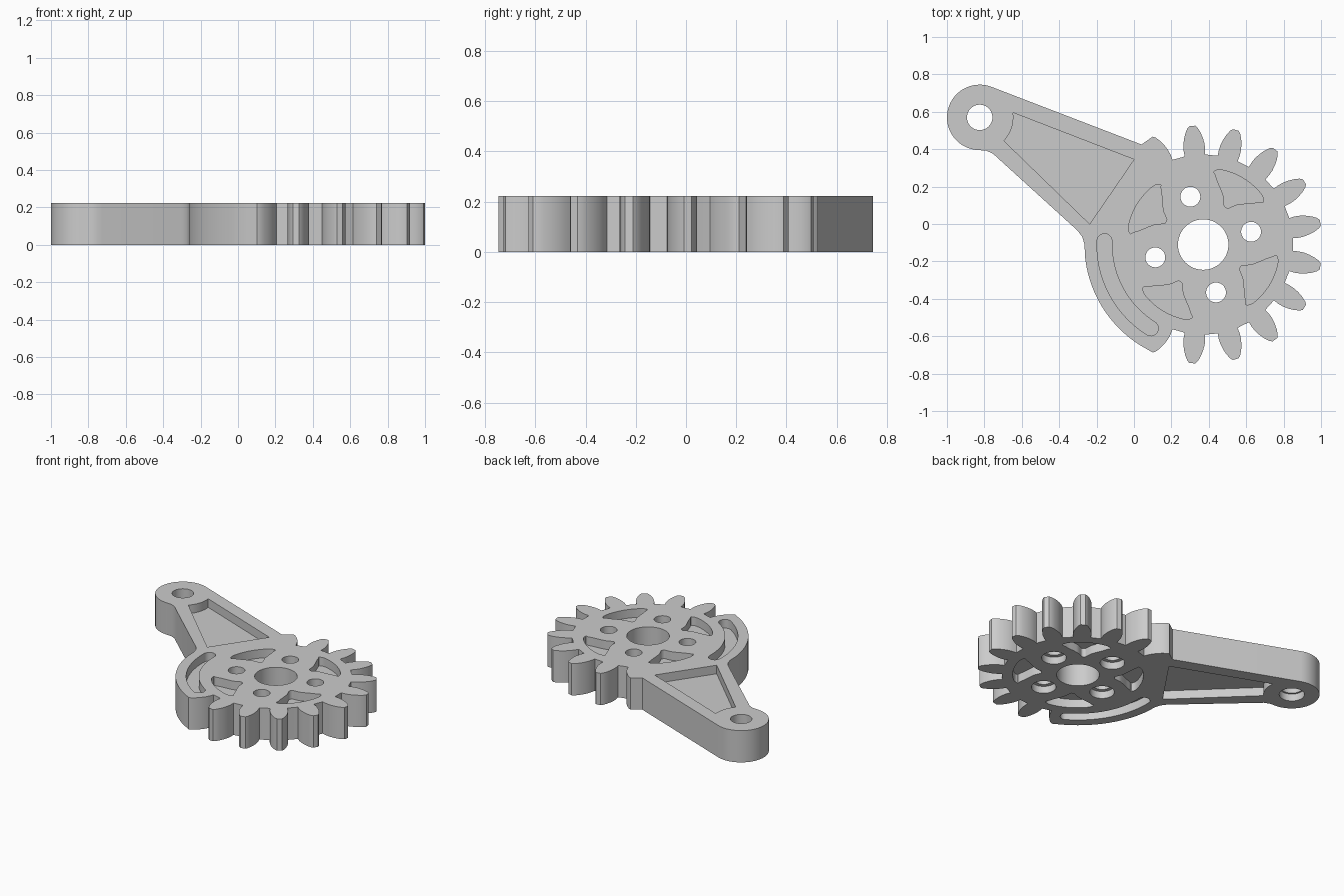
import bpy, bmesh
from math import cos, sin, radians, pi
from mathutils import Vector

if "Cube" in bpy.data.objects:
    bpy.data.objects.remove(bpy.data.objects["Cube"], do_unlink=True)

HEIGHT = 0.222
DEPTH = 0.06                      # pocket depth on each side
GEAR = Vector((0.37, -0.11))      # gear centre
PIVOT = Vector((-0.825, 0.57))    # arm hole centre
PITCH = 360 / 17


def polar(centre, r, deg):
    return centre + Vector((r * cos(radians(deg)), r * sin(radians(deg))))


def arc(centre, r, start, end, steps):
    return [polar(centre, r, start + (end - start) * i / steps) for i in range(steps + 1)]


def circle(centre, r, steps=48):
    return arc(centre, r, 0, 360, steps)[:-1]


def smooth(points, steps=4):
    """Closed Catmull-Rom curve through the points."""
    out, n = [], len(points)
    for i in range(n):
        a, b, c, d = (points[(i + k) % n] for k in (-1, 0, 1, 2))
        for s in range(steps):
            t = s / steps
            out.append(0.5 * (2 * b + (c - a) * t + (2 * a - 5 * b + 4 * c - d) * t ** 2
                              + (3 * b - a - 3 * c + d) * t ** 3))
    return out


def add_prism(bm, points, z0, z1):
    low = [bm.verts.new((p.x, p.y, z0)) for p in points]
    high = [bm.verts.new((p.x, p.y, z1)) for p in points]
    bm.faces.new(low[::-1])
    bm.faces.new(high)
    n = len(points)
    for i in range(n):
        j = (i + 1) % n
        bm.faces.new((low[i], low[j], high[j], high[i]))


def make_object(name, prisms):
    bm = bmesh.new()
    for points, z0, z1 in prisms:
        add_prism(bm, points, z0, z1)
    bmesh.ops.recalc_face_normals(bm, faces=bm.faces)
    mesh = bpy.data.meshes.new(name)
    bm.to_mesh(mesh)
    bm.free()
    obj = bpy.data.objects.new(name, mesh)
    bpy.context.collection.objects.link(obj)
    return obj


# Gear tooth flank: radius and half width
FLANK = [(0.482, 0.055), (0.51, 0.058), (0.54, 0.057), (0.57, 0.051),
         (0.60, 0.041), (0.625, 0.028), (0.637, 0.016)]


def flank(angle, side):
    pts = [polar(GEAR, r, angle + side * w / r * 180 / pi) for r, w in FLANK]
    return pts if side < 0 else pts[::-1]


# Outline: teeth on the right, solid sector and arm on the left
outline = flank(-5.5 * PITCH, 1)
for k in range(-5, 5):
    outline.append(polar(GEAR, 0.48, k * PITCH))
    outline += flank((k + 0.5) * PITCH, -1) + flank((k + 0.5) * PITCH, 1)
outline.append(polar(GEAR, 0.48, 5 * PITCH))
outline += flank(5.5 * PITCH, -1)
outline.append(Vector((0.04, 0.425)))
outline += arc(PIVOT, 0.175, 68.8, 270, 36)
outline += [Vector(p) for p in ((-0.79, 0.392), (-0.755, 0.377), (-0.72, 0.345),
                                (-0.30, -0.037), (-0.277, -0.068), (-0.264, -0.11))]
outline += arc(GEAR, 0.635, 185, 242, 24)

body = make_object("gear_lever", [(outline, 0, HEIGHT)])

# Three-lobed pocket, mirrored about its middle angle
MIDDLE = 58.5
half = [(0.413, 10), (0.41, 18.5), (0.395, 23), (0.378, 21.5), (0.345, 18.5),
        (0.312, 14), (0.28, 8.8), (0.25, 5), (0.235, 2.5)]
lobe = [(0.414, 0)] + half + [(r, -a) for r, a in half[::-1]]
pockets = [smooth([polar(GEAR, r, MIDDLE - a + 90 * q) for r, a in lobe])[::-1]
           for q in range(4)]

# Curved slot with round ends
START, END, MID_R, HALF_W = 178, 238, 0.528, 0.04
pockets.append(arc(GEAR, MID_R + HALF_W, START, END, 24)
               + arc(polar(GEAR, MID_R, END), HALF_W, END, END + 180, 10)[1:-1]
               + arc(GEAR, MID_R - HALF_W, END, START, 24)
               + arc(polar(GEAR, MID_R, START), HALF_W, START + 180, START + 360, 10)[1:-1])

# Arm pocket with an arc around the pivot
pockets.append(arc(PIVOT, 0.18, 8, -44, 10)
               + [Vector((-0.237, 0.0)), Vector((0.0, 0.345))])

# Through holes, then wider recesses underneath
bolts = [polar(GEAR, 0.265, 15 + 90 * q) for q in range(4)]
holes = [circle(GEAR, 0.135), circle(PIVOT, 0.068)] + [circle(b, 0.053) for b in bolts]
recesses = [circle(PIVOT, 0.08)] + [circle(b, 0.078) for b in bolts]

cutters = [
    make_object("pocket_cutter_top", [(p, HEIGHT - DEPTH, HEIGHT + 0.1) for p in pockets]),
    make_object("pocket_cutter_bottom", [(p, -0.1, DEPTH) for p in pockets]),
    make_object("hole_cutter", [(h, -0.1, HEIGHT + 0.1) for h in holes]),
    make_object("recess_cutter", [(r, -0.1, 0.05) for r in recesses]),
]

bpy.ops.object.select_all(action="DESELECT")
bpy.context.view_layer.objects.active = body
body.select_set(True)
for cutter in cutters:
    cutter.hide_render = True
    mod = body.modifiers.new(cutter.name, "BOOLEAN")
    mod.operation = "DIFFERENCE"
    mod.solver = "EXACT"
    mod.object = cutter
    bpy.ops.object.modifier_apply(modifier=mod.name)
for cutter in cutters:
    bpy.data.objects.remove(cutter, do_unlink=True)

# Material and shading
grey = bpy.data.materials.new("light grey")
grey.use_nodes = True
colour = (0.6, 0.6, 0.6, 1)
grey.diffuse_color = colour
grey.node_tree.nodes["Principled BSDF"].inputs["Base Color"].default_value = colour
body.data.materials.clear()
body.data.materials.append(grey)
bpy.ops.object.shade_smooth_by_angle(angle=radians(30))
